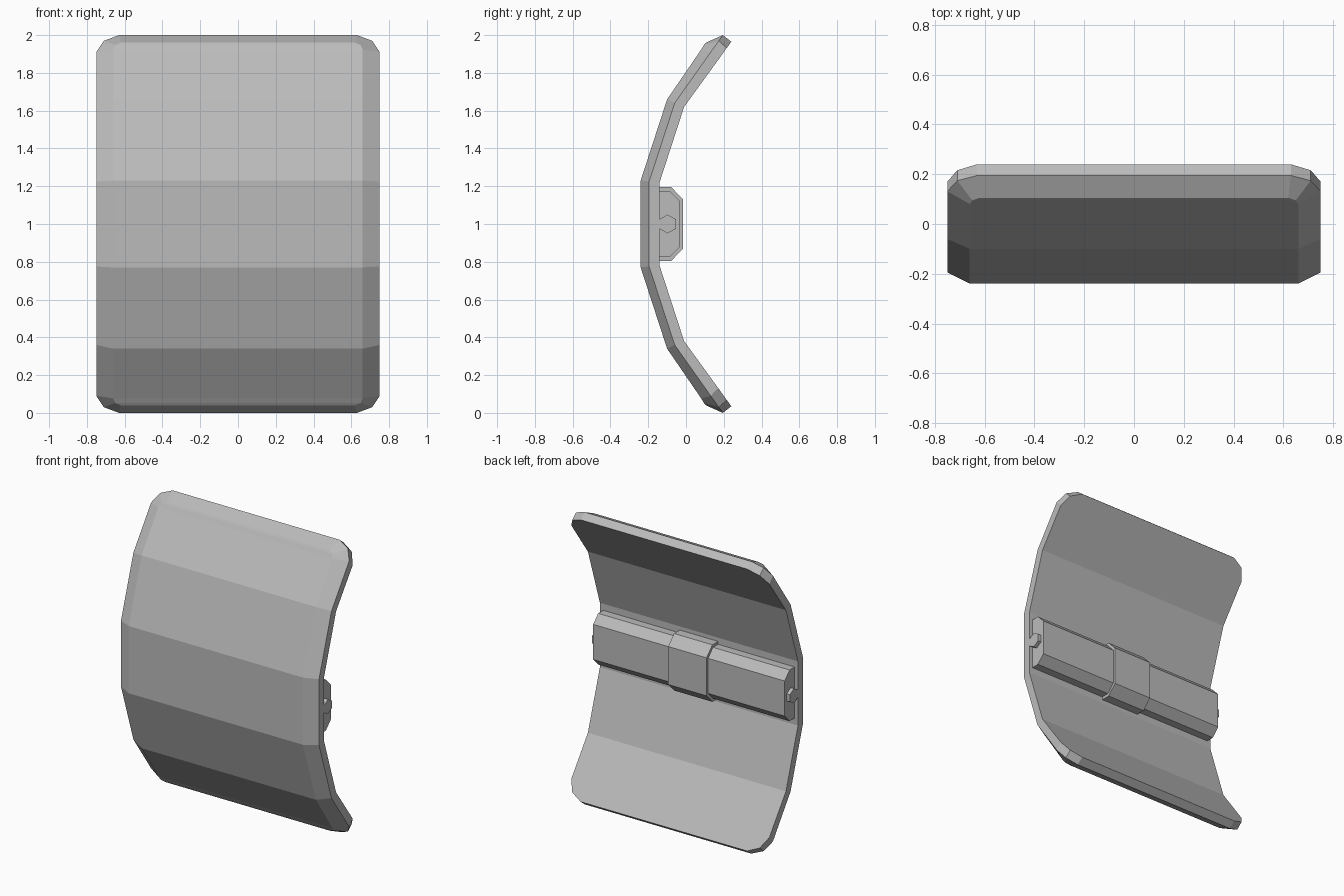
import bpy, bmesh, math

if "Cube" in bpy.data.objects:
    bpy.data.objects.remove(bpy.data.objects["Cube"])

grey = bpy.data.materials.new("plain grey")
grey.diffuse_color = (0.5, 0.5, 0.5, 1)
grey.use_nodes = True
grey.node_tree.nodes["Principled BSDF"].inputs["Base Color"].default_value = grey.diffuse_color


def finish(bm, name):
    bmesh.ops.recalc_face_normals(bm, faces=bm.faces)
    mesh = bpy.data.meshes.new(name)
    bm.to_mesh(mesh)
    bm.free()
    mesh.materials.append(grey)
    obj = bpy.data.objects.new(name, mesh)
    bpy.context.collection.objects.link(obj)
    return obj


def prism(name, profile, x0, x1):
    """Extrude a (y, z) profile along x."""
    bm = bmesh.new()
    face = bm.faces.new([bm.verts.new((x0, y, z)) for y, z in profile])
    new = bmesh.ops.extrude_face_region(bm, geom=[face])["geom"]
    bmesh.ops.translate(bm, vec=(x1 - x0, 0, 0),
                        verts=[v for v in new if isinstance(v, bmesh.types.BMVert)])
    return finish(bm, name)


# Shield plate: upper half rows of (half width, y, z), mirrored about z = 1
front = [(0.62, 0.105, 1.96), (0.65, 0.095, 1.947), (0.66, 0.08, 1.923),
         (0.66, -0.10, 1.66), (0.66, -0.24, 1.23)]
middle = [(0.63, 0.195, 2.0), (0.71, 0.174, 1.97), (0.75, 0.131, 1.91),
          (0.75, -0.06, 1.64), (0.75, -0.195, 1.225)]
back = [(0.63, 0.24, 1.965), (0.71, 0.216, 1.932), (0.75, 0.17, 1.868),
        (0.75, -0.01, 1.62), (0.75, -0.14, 1.22)]

bm = bmesh.new()
loops = []
for layer in (front, middle, back):
    rows = layer + [(w, y, 2 - z) for w, y, z in reversed(layer)]
    left = [bm.verts.new((-w, y, z)) for w, y, z in rows]
    right = [bm.verts.new((w, y, z)) for w, y, z in rows]
    if layer is not middle:
        for i in range(len(rows) - 1):
            bm.faces.new((left[i], left[i + 1], right[i + 1], right[i]))
    loops.append(left + right[::-1])

# Chamfer and rim joining the layers
for a, b in zip(loops, loops[1:]):
    n = len(a)
    for i in range(n):
        j = (i + 1) % n
        bm.faces.new((a[i], a[j], b[j], b[i]))
finish(bm, "shield_plate")


def grip_profile(y_out, y_bend, half, flat):
    return [(-0.15, 1 + half), (y_bend, 1 + half), (y_out, 1 + flat),
            (y_out, 1 - flat), (y_bend, 1 - half), (-0.15, 1 - half)]


# Handle bar across the back, with a raised band in the middle
prism("handle_bar", grip_profile(-0.032, -0.085, 0.175, 0.12), -0.725, 0.725)
prism("handle_band", grip_profile(-0.015, -0.078, 0.195, 0.13), -0.145, 0.145)

# Hexagonal bolts at the bar ends
hexagon = [(-0.097 + 0.05 * math.sin(k * math.pi / 3),
            1 + 0.05 * math.cos(k * math.pi / 3)) for k in range(6)]
for side, label in ((-1, "left"), (1, "right")):
    prism("bolt_" + label, hexagon, side * 0.70, side * 0.75)
